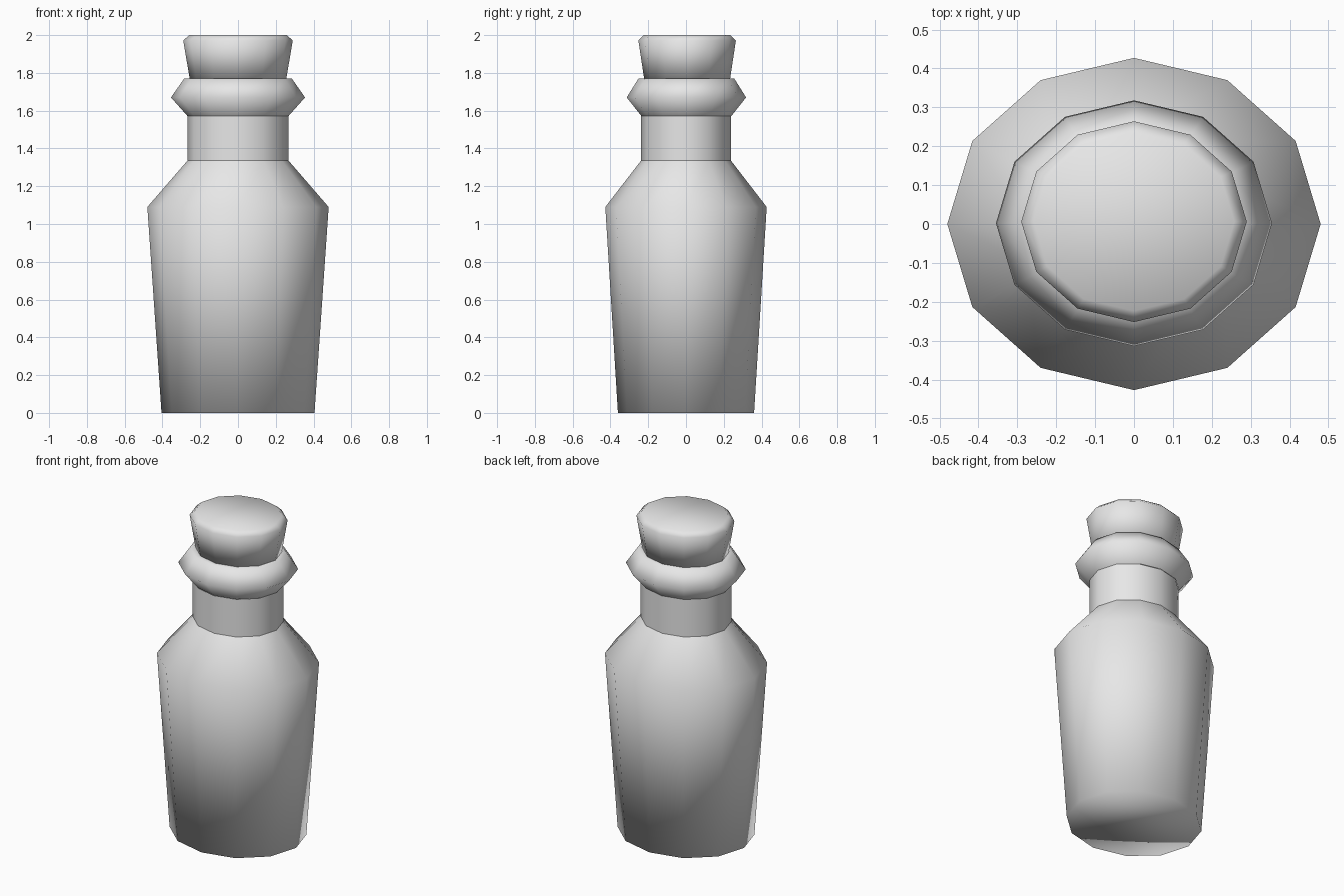
import bpy
import bmesh
from math import cos, sin, pi

cube = bpy.data.objects.get("Cube")
if cube:
    bpy.data.objects.remove(cube, do_unlink=True)

SIDES = 12
DEPTH = 0.89  # the bottle is a flattened oval

grey = bpy.data.materials.new("plain_grey")
grey.use_nodes = True
colour = (0.8, 0.8, 0.8, 1)
grey.diffuse_color = colour
grey.node_tree.nodes["Principled BSDF"].inputs["Base Color"].default_value = colour


def lathe(name, profile, y=0, cap_bottom=False, cap_top=False):
    """Stack oval rings from (radius, height) pairs and bridge them."""
    bm = bmesh.new()
    rings = []
    for r, z in profile:
        angles = [2 * pi * i / SIDES for i in range(SIDES)]
        rings.append([bm.verts.new((r * cos(a), y + DEPTH * r * sin(a), z))
                      for a in angles])
    for low, high in zip(rings, rings[1:]):
        for i in range(SIDES):
            j = (i + 1) % SIDES
            bm.faces.new((low[i], low[j], high[j], high[i]))
    if cap_bottom:
        bm.faces.new(rings[0][::-1])
    if cap_top:
        bm.faces.new(rings[-1])
    for face in bm.faces:
        face.smooth = True
    mesh = bpy.data.meshes.new(name)
    bm.to_mesh(mesh)
    bm.free()
    mesh.materials.append(grey)
    obj = bpy.data.objects.new(name, mesh)
    bpy.context.collection.objects.link(obj)
    return obj


# Tapered body with sloping shoulders
lathe("body", [(0.405, 0), (0.48, 1.09), (0.268, 1.335)], cap_bottom=True)

# Straight neck
lathe("neck", [(0.268, 1.335), (0.268, 1.572)])

# Flared collar with a narrow lip around the stopper
lathe("collar", [(0.268, 1.572), (0.355, 1.67), (0.285, 1.77), (0.25, 1.77)], y=0.002)

# Stopper, widening upwards with a bevelled top
lathe("stopper", [(0.255, 1.765), (0.29, 1.972), (0.258, 2)], y=0.006,
      cap_bottom=True, cap_top=True)
